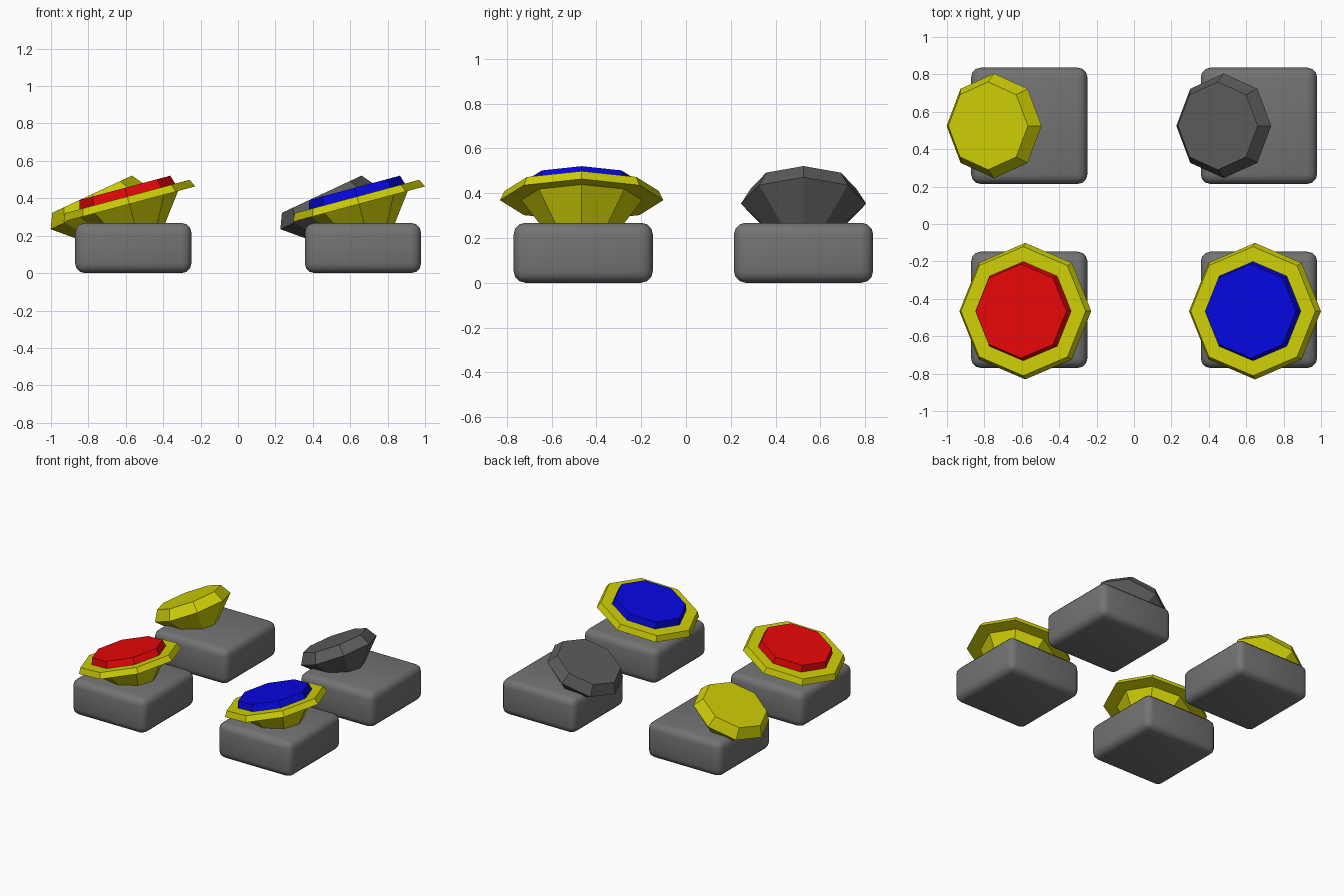
import bpy, bmesh
from math import cos, sin, pi, radians

if "Cube" in bpy.data.objects:
    bpy.data.objects.remove(bpy.data.objects["Cube"])

def material(name, rgb):
    m = bpy.data.materials.new(name)
    m.diffuse_color = (*rgb, 1)
    m.use_nodes = True
    m.node_tree.nodes["Principled BSDF"].inputs["Base Color"].default_value = m.diffuse_color
    return m

YELLOW = material("yellow", (0.62, 0.62, 0.002))
RED = material("red", (0.8, 0.002, 0.002))
BLUE = material("blue", (0.002, 0.002, 0.75))
DARK = material("dark_grey", (0.107, 0.107, 0.107))
GREY = material("grey", (0.172, 0.172, 0.172))

def add_object(name, bm, mat, loc, tilt=0):
    bmesh.ops.recalc_face_normals(bm, faces=bm.faces)
    me = bpy.data.meshes.new(name)
    bm.to_mesh(me)
    bm.free()
    ob = bpy.data.objects.new(name, me)
    bpy.context.collection.objects.link(ob)
    me.materials.append(mat)
    ob.location = loc
    ob.rotation_euler = (0, -radians(tilt), 0)
    return ob

def octagon(name, profile, mat, loc, tilt):
    """Stack of octagonal rings given as (radius, height), capped at both ends."""
    bm = bmesh.new()
    rings = [[bm.verts.new((r * cos(i * pi / 4), r * sin(i * pi / 4), z)) for i in range(8)]
             for r, z in profile]
    for a, b in zip(rings, rings[1:]):
        for i in range(8):
            j = (i + 1) % 8
            bm.faces.new((a[i], a[j], b[j], b[i]))
    bm.faces.new(rings[0])
    bm.faces.new(rings[-1])
    return add_object(name, bm, mat, loc, tilt)

def base(name, x, y):
    bm = bmesh.new()
    bmesh.ops.create_cube(bm, size=1)
    bmesh.ops.scale(bm, vec=(0.622, 0.622, 0.268), verts=bm.verts)
    bmesh.ops.bevel(bm, geom=bm.edges[:], offset=0.052, segments=3,
                    profile=0.5, affect='EDGES')
    ob = add_object(name, bm, GREY, (x, y, 0.134))
    bpy.ops.object.select_all(action='DESELECT')
    ob.select_set(True)
    bpy.context.view_layer.objects.active = ob
    bpy.ops.object.shade_smooth_by_angle(angle=radians(60))

for side, dx, cap_mat, gem_mat in (("left", 0, RED, YELLOW), ("right", 1.228, BLUE, DARK)):
    # rounded pedestals
    base("front_base_" + side, -0.56 + dx, -0.459)
    base("back_base_" + side, -0.56 + dx, 0.525)
    # front mushroom button: stem, plate and coloured cap
    loc = (-0.581 + dx, -0.466, 0.369)
    octagon("stem_" + side, [(0.12, -0.2), (0.27, 0)], YELLOW, loc, 15)
    octagon("plate_" + side, [(0.365, 0), (0.345, 0.042)], YELLOW, loc, 15)
    octagon("cap_" + side, [(0.265, 0.042), (0.251, 0.09)], cap_mat, loc, 15)
    # back cut-stone knob
    octagon("knob_" + side, [(0.11, -0.17), (0.28, 0), (0.235, 0.076)], gem_mat,
            (-0.748 + dx, 0.525, 0.353), 25)
